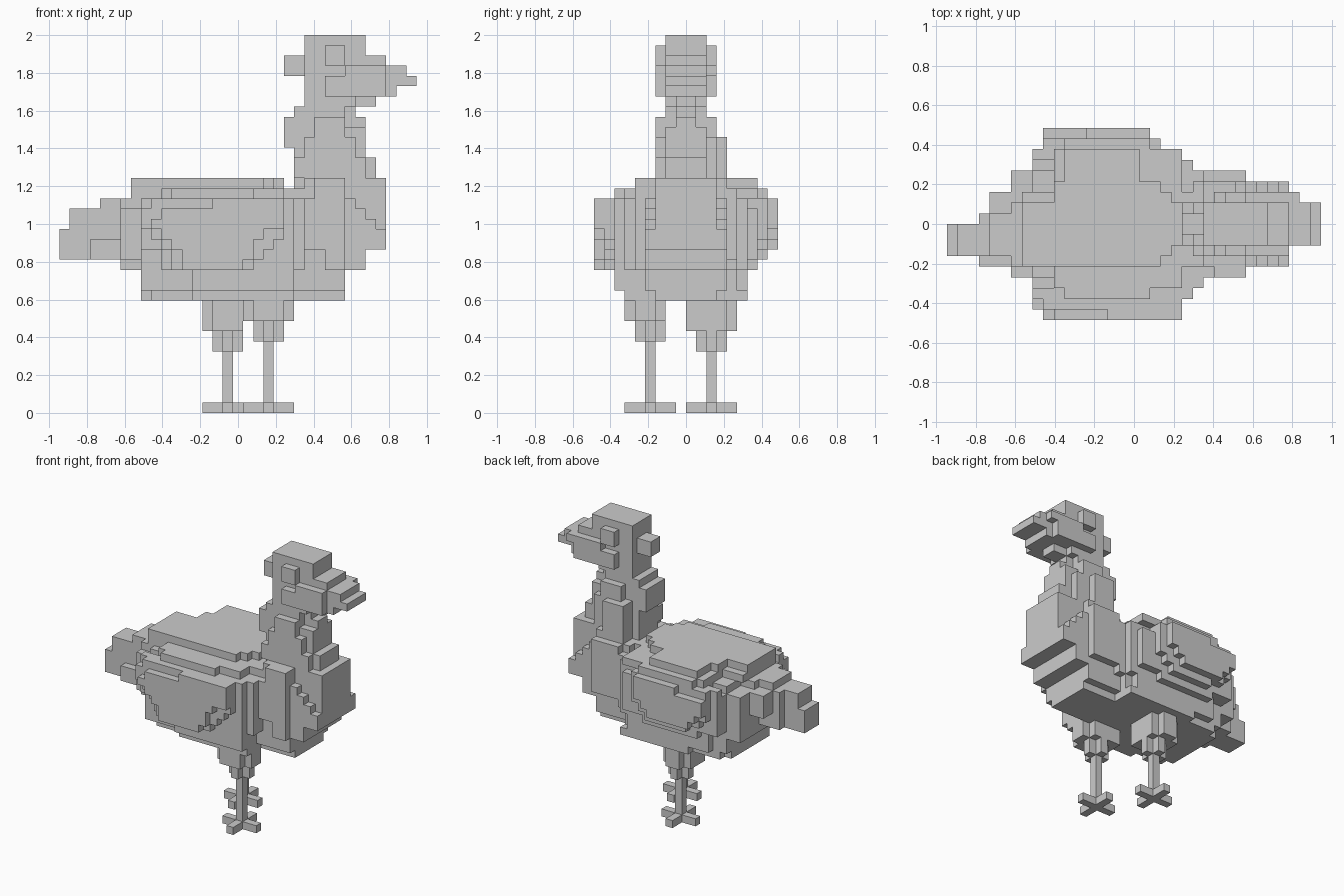
import bpy

# Voxel bird: boxes are (x0, x1, y0, y1, z0, z1) in voxel units
V = 2 / 37
OX, OY = 17.5, 9
taken = set()
parts = {}


def part(name, *boxes):
    cells = {(x, y, z) for a, b, c, d, e, f in boxes
             for x in range(a, b) for y in range(c, d) for z in range(e, f)}
    parts[name] = cells - taken
    taken.update(cells)


def rows(y0, y1, z0, spans):
    """A side plate: one (x0, x1) span per voxel row, starting at z0."""
    return [(a, b, y0, y1, z0 + n, z0 + n + 1) for n, (a, b) in enumerate(spans)]


# Body with stepped belly, flanks and back
part("body",
     (8, 23, 5, 13, 11, 12), (9, 23, 4, 14, 11, 12), (13, 23, 3, 15, 11, 12),
     (8, 23, 4, 14, 12, 14), (8, 23, 3, 14, 12, 14), (13, 23, 2, 14, 12, 14),
     (10, 22, 3, 15, 12, 14), (8, 24, 4, 14, 14, 21), (6, 24, 5, 14, 14, 15),
     (6, 23, 4, 14, 15, 20), (6, 23, 5, 11, 20, 21),
     (8, 24, 3, 14, 14, 20), (10, 24, 3, 14, 20, 21), (8, 22, 3, 16, 15, 20),
     (10, 22, 3, 15, 20, 21), (10, 23, 2, 15, 14, 21),
     (7, 23, 5, 12, 21, 22), (10, 22, 3, 16, 21, 22), (11, 19, 2, 17, 21, 22),
     (7, 18, 5, 11, 22, 23), (10, 18, 5, 13, 22, 23), (11, 18, 5, 16, 22, 23),
     (18, 20, 5, 13, 22, 23), (20, 21, 6, 12, 22, 23), (21, 22, 7, 11, 22, 23))

# Wings, stepped outward
shape = [(12, 18), (12, 19), (11, 19), (10, 20), (9, 22), (10, 22), (15, 22)]
part("near_wing", *rows(0, 1, 14, shape),
     *rows(1, 2, 14, [(11, 19), (11, 20), (10, 21), (9, 22), (8, 22), (8, 22), (9, 22)]),
     *rows(2, 3, 14, [(10, 23)] * 2 + [(8, 23)] * 5))
part("far_wing", *rows(17, 18, 16, [(11, 17), (10, 18), (9, 19), (9, 19), (13, 19)]),
     *rows(16, 17, 15, [(12, 18), (10, 19), (9, 20), (9, 20), (9, 20), (9, 20)]),
     *rows(15, 16, 14, [(11, 19)] + [(8, 20)] * 6))

# Tail tapering backwards
part("tail", (0, 1, 6, 9, 15, 18), (1, 3, 6, 9, 15, 20), (3, 7, 5, 10, 15, 17),
     (3, 7, 6, 10, 17, 20), (4, 8, 6, 10, 17, 21), (4, 8, 10, 12, 17, 20))

# Breast and its side feathers
part("breast", (23, 28, 6, 12, 11, 12), (23, 28, 5, 13, 12, 14), (23, 30, 5, 13, 14, 16),
     (23, 30, 6, 12, 16, 22), (23, 24, 7, 11, 22, 23), (24, 30, 6, 12, 22, 23),
     (30, 32, 6, 12, 16, 23))
flank = [(23, 32), (23, 32), (23, 31), (23, 30), (23, 29), (23, 28), (24, 28)]
part("breast_feathers", *rows(5, 6, 16, flank), *rows(12, 13, 16, flank),
     (24, 28, 4, 5, 16, 21), (25, 28, 4, 5, 21, 23),
     (26, 28, 4, 5, 14, 16), (24, 28, 13, 14, 15, 22))

# Neck with side feathers and nape
part("neck", (23, 31, 7, 11, 23, 25), (23, 28, 7, 11, 25, 30), (28, 30, 7, 11, 25, 28),
     (28, 30, 8, 10, 28, 29), (28, 29, 8, 10, 29, 30), (24, 29, 7, 11, 30, 31))
part("nape", (22, 23, 7, 11, 26, 29))
part("neck_feathers", (25, 28, 6, 7, 27, 29), (24, 29, 6, 7, 25, 27), (23, 30, 6, 7, 23, 25),
     (25, 28, 11, 12, 27, 29), (24, 29, 11, 12, 23, 27), (24, 27, 12, 13, 22, 27))

# Head, eyes, crest, cheeks, beak and wattle
part("head", (24, 30, 7, 11, 31, 37))
part("crest", (22, 24, 8, 10, 33, 35))
part("eyes", (26, 28, 6, 7, 34, 36), (26, 28, 11, 12, 34, 36))
part("cheeks", (26, 32, 6, 7, 31, 33), (28, 32, 6, 7, 33, 34),
     (26, 32, 11, 12, 31, 33), (28, 33, 11, 12, 33, 34))
part("beak", (30, 32, 7, 11, 31, 35), (32, 33, 7, 11, 31, 32),
     (32, 35, 7, 11, 32, 33), (32, 34, 7, 11, 33, 34))
part("wattle", (29, 31, 8, 10, 30, 31))


# Legs: stepped thigh, thin shank, splayed toes
def leg(name, x, y, z):
    part(name + "_thigh", (x - 2, x + 2, y - 1, y + 2, z + 2, 11),
         (x - 1, x + 2, y - 2, y + 2, z + 2, 11), (x - 1, x + 2, y, y + 1, z, z + 2),
         (x, x + 1, y - 1, y + 2, z, z + 2))
    part(name + "_shank", (x, x + 1, y, y + 1, 0, z))
    part(name + "_foot", (x - 2, x + 3, y, y + 1, 0, 1), (x, x + 1, y - 2, y + 3, 0, 1))


leg("near_leg", 20, 5, 7)
leg("far_leg", 16, 11, 6)
part("near_thigh_front", (21, 23, 4, 6, 9, 11))
part("far_thigh_outside", (15, 17, 13, 14, 8, 11))

# Outer faces of each voxel: neighbour direction and corner offsets
SIDES = {(1, 0, 0): [(1, 0, 0), (1, 1, 0), (1, 1, 1), (1, 0, 1)],
         (-1, 0, 0): [(0, 0, 0), (0, 0, 1), (0, 1, 1), (0, 1, 0)],
         (0, 1, 0): [(0, 1, 0), (0, 1, 1), (1, 1, 1), (1, 1, 0)],
         (0, -1, 0): [(0, 0, 0), (1, 0, 0), (1, 0, 1), (0, 0, 1)],
         (0, 0, 1): [(0, 0, 1), (1, 0, 1), (1, 1, 1), (0, 1, 1)],
         (0, 0, -1): [(0, 0, 0), (0, 1, 0), (1, 1, 0), (1, 0, 0)]}

for name, cells in parts.items():
    index, faces = {}, []
    for c in sorted(cells):
        for d, corners in SIDES.items():
            if tuple(p + q for p, q in zip(c, d)) not in taken:
                faces.append([index.setdefault(tuple(p + q for p, q in zip(c, o)), len(index))
                              for o in corners])
    if not faces:
        continue
    mesh = bpy.data.meshes.new(name)
    mesh.from_pydata([((x - OX) * V, (y - OY) * V, z * V) for x, y, z in index], [], faces)
    mesh.update()
    bpy.context.collection.objects.link(bpy.data.objects.new(name, mesh))
